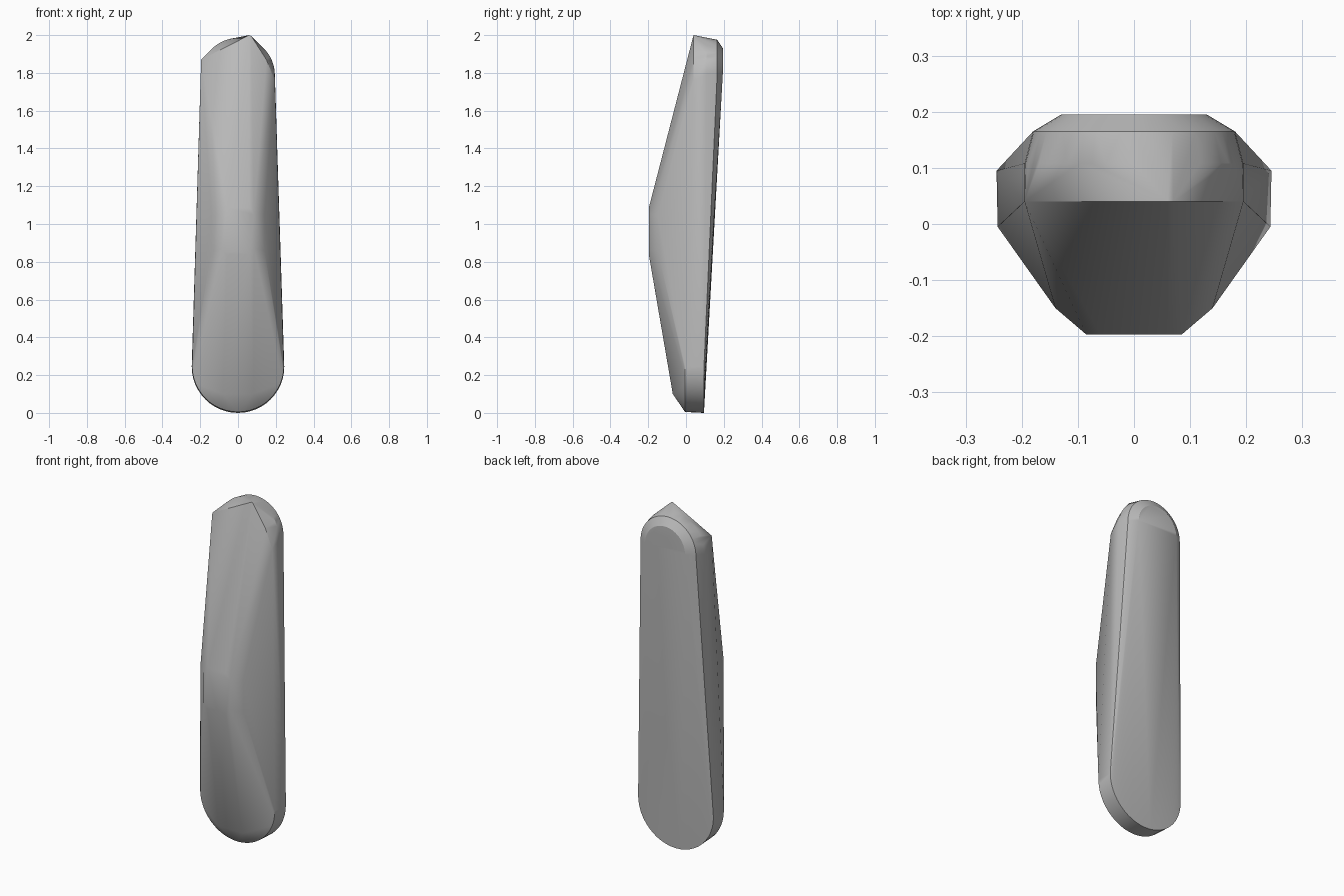
import bpy, bmesh, math

cube = bpy.data.objects.get("Cube")
if cube:
    bpy.data.objects.remove(cube)

# One plain grey
grey = bpy.data.materials.new("plain grey")
grey.use_nodes = True
colour = (0.5, 0.5, 0.5, 1)
grey.diffuse_color = colour
grey.node_tree.nodes["Principled BSDF"].inputs["Base Color"].default_value = colour


def arc(radius, y, centre_z, up, steps=24):
    """Half circle in the xz plane, opening up or down."""
    angles = [math.pi * i / steps for i in range(steps + 1)]
    return [(radius * math.cos(a), y, centre_z + up * radius * math.sin(a)) for a in angles]


def mirrored(points):
    return [(s * x, y, z) for x, y, z in points for s in (-1, 1)]


points = []
# Round foot: front rim and back rim
points += arc(0.243, -0.005, 0.248, -1)
points += arc(0.245, 0.095, 0.245, -1)
# Round head: side rim, bevel rim, back rim
points += arc(0.195, 0.108, 1.79, 1)
points += arc(0.18, 0.165, 1.795, 1)
points += arc(0.13, 0.195, 1.80, 1)
# Small front plate, its side bevels and the lower front corners
points += mirrored([(0.06, -0.197, 0.84), (0.085, -0.197, 0.87),
                    (0.085, -0.197, 1.05), (0.06, -0.197, 1.085),
                    (0.14, -0.15, 0.86), (0.14, -0.15, 1.05),
                    (0.08, -0.07, 0.10)])
# Lopsided top edge of the front panel
points += [(-0.195, 0.04, 1.87), (0.06, 0.04, 2.0), (0.07, 0.04, 1.995),
           (0.15, 0.04, 1.87), (0.195, 0.04, 1.76)]

# Skin the rims into one solid handle
bm = bmesh.new()
for p in points:
    bm.verts.new(p)
hull = bmesh.ops.convex_hull(bm, input=bm.verts)
loose = {v for v in hull["geom_interior"] + hull["geom_unused"]
         if isinstance(v, bmesh.types.BMVert) and not v.link_faces}
bmesh.ops.delete(bm, geom=list(loose), context="VERTS")
bmesh.ops.dissolve_limit(bm, angle_limit=math.radians(0.5), verts=bm.verts, edges=bm.edges)
bmesh.ops.recalc_face_normals(bm, faces=bm.faces)

mesh = bpy.data.meshes.new("handle")
bm.to_mesh(mesh)
bm.free()
mesh.materials.append(grey)
handle = bpy.data.objects.new("handle", mesh)
bpy.context.collection.objects.link(handle)

bpy.ops.object.select_all(action="DESELECT")
handle.select_set(True)
bpy.context.view_layer.objects.active = handle
bpy.ops.object.shade_smooth_by_angle(angle=math.radians(30))
